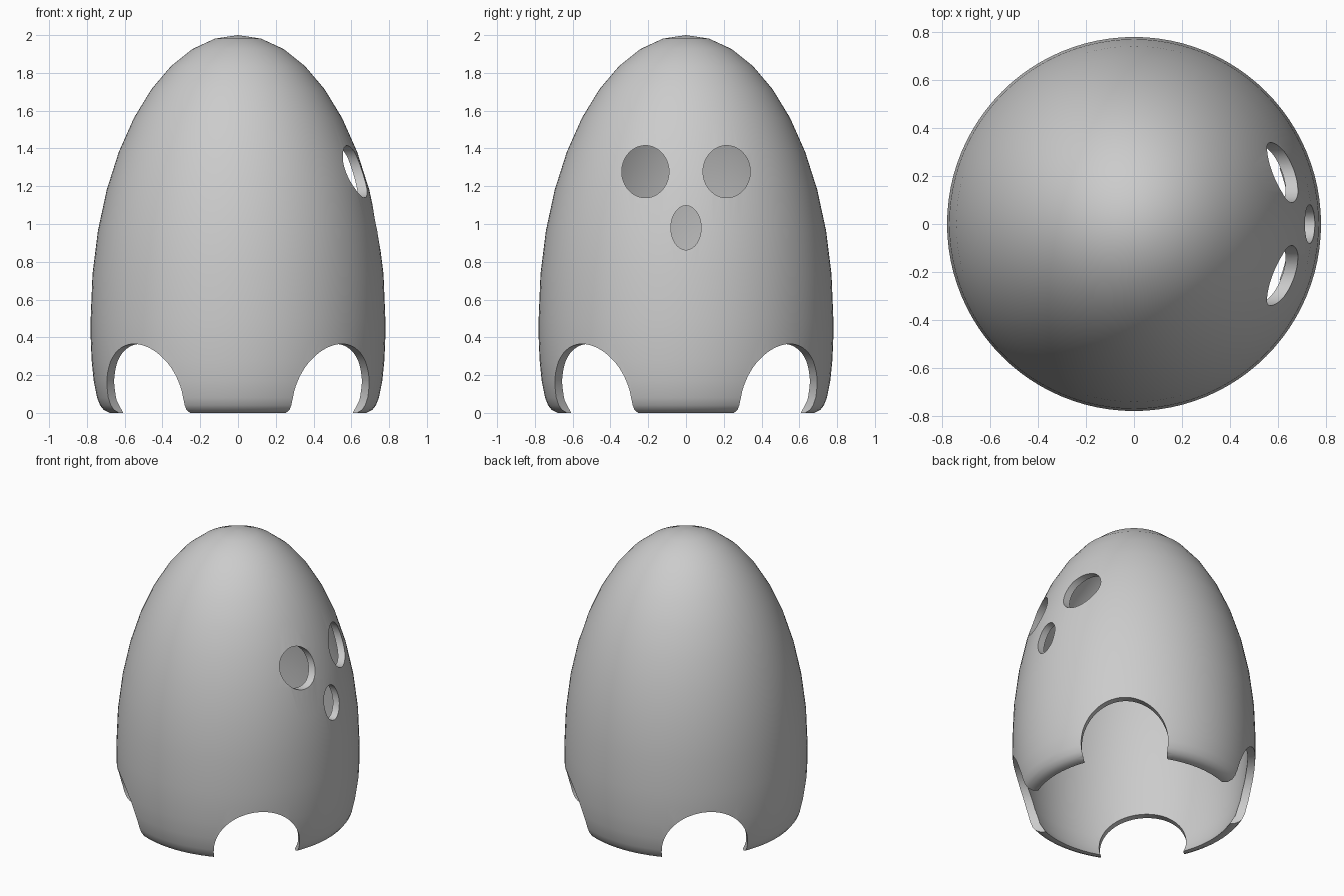
import bpy, bmesh
from math import sin, cos, pi, radians
from mathutils import Matrix, Vector

cube = bpy.data.objects.get("Cube")
if cube:
    bpy.data.objects.remove(cube, do_unlink=True)

SPRING = 0.5    # height where the dome meets the skirt

grey = bpy.data.materials.new("matte_grey")
grey.use_nodes = True
grey.diffuse_color = (0.6, 0.6, 0.6, 1)
grey.node_tree.nodes["Principled BSDF"].inputs["Base Color"].default_value = (0.6, 0.6, 0.6, 1)


def add_object(name, bm):
    mesh = bpy.data.meshes.new(name)
    bm.to_mesh(mesh)
    bm.free()
    mesh.materials.append(grey)
    obj = bpy.data.objects.new(name, mesh)
    bpy.context.collection.objects.link(obj)
    return obj


def dome(radius, height, steps=10):
    """Quarter ellipse from the tip down to the spring line."""
    angles = [i * pi / 2 / steps for i in range(steps + 1)]
    return [(radius * sin(a), SPRING + height * cos(a)) for a in angles]


def lathe(name, profile, segments=96):
    bm = bmesh.new()
    verts = [bm.verts.new((r, 0, z)) for r, z in profile]
    edges = [bm.edges.new(pair) for pair in zip(verts, verts[1:])]
    bmesh.ops.spin(bm, geom=verts + edges, cent=(0, 0, 0), axis=(0, 0, 1),
                   angle=2 * pi, steps=segments, use_merge=True)
    bmesh.ops.remove_doubles(bm, verts=bm.verts, dist=0.0001)
    bmesh.ops.recalc_face_normals(bm, faces=bm.faces)
    return add_object(name, bm)


def cutter(name, centre, half_width, half_height, length, turn=0):
    """Elliptical rod lying along x, turned about z."""
    bm = bmesh.new()
    bmesh.ops.create_cone(bm, cap_ends=True, segments=64, radius1=1, radius2=1, depth=length)
    bm.transform(Matrix.Translation(Vector(centre))
                 @ Matrix.Rotation(turn, 4, 'Z')
                 @ Matrix.Diagonal((1, half_width, half_height, 1))
                 @ Matrix.Rotation(pi / 2, 4, 'Y'))
    obj = add_object(name, bm)
    obj.hide_render = True
    return obj


# Hollow shell: outer dome, rounded skirt and rim, then the inner wall
outer = dome(0.78, 1.5) + [(0.78, 0.4), (0.775, 0.28), (0.764, 0.17), (0.746, 0.08),
                           (0.73, 0.04), (0.71, 0.015), (0.68, 0)]
inner = dome(0.73, 1.45) + [(0.73, 0.4), (0.725, 0.28), (0.713, 0.17), (0.69, 0.07), (0.65, 0)]
shell = lathe("hollow_shell", outer + inner[::-1])

# Eyes and mouth on the +x side, four arches on the diagonals
cutters = [cutter("mouth_cutter", (0.7, 0, 0.98), 0.08, 0.117, 0.8)]
for side, name in ((-1, "right"), (1, "left")):
    cutters.append(cutter(name + "_eye_cutter", (0.7, side * 0.215, 1.277), 0.125, 0.138, 0.8))
    cutters.append(cutter(name + "_arch_cutter", (0, 0, 0.085), 0.28, 0.28, 3, side * radians(45)))

for tool in cutters:
    mod = shell.modifiers.new(tool.name, 'BOOLEAN')
    mod.operation = 'DIFFERENCE'
    mod.solver = 'EXACT'
    mod.object = tool

# Bake the cuts, then drop the tools
bpy.context.view_layer.update()
evaluated = shell.evaluated_get(bpy.context.evaluated_depsgraph_get())
baked = bpy.data.meshes.new_from_object(evaluated)
shell.modifiers.clear()
shell.data = baked
baked.materials.clear()
baked.materials.append(grey)
for poly in baked.polygons:
    poly.material_index = 0
for tool in cutters:
    bpy.data.objects.remove(tool, do_unlink=True)

bpy.ops.object.select_all(action='DESELECT')
shell.select_set(True)
bpy.context.view_layer.objects.active = shell
bpy.ops.object.shade_smooth_by_angle(angle=radians(35))
